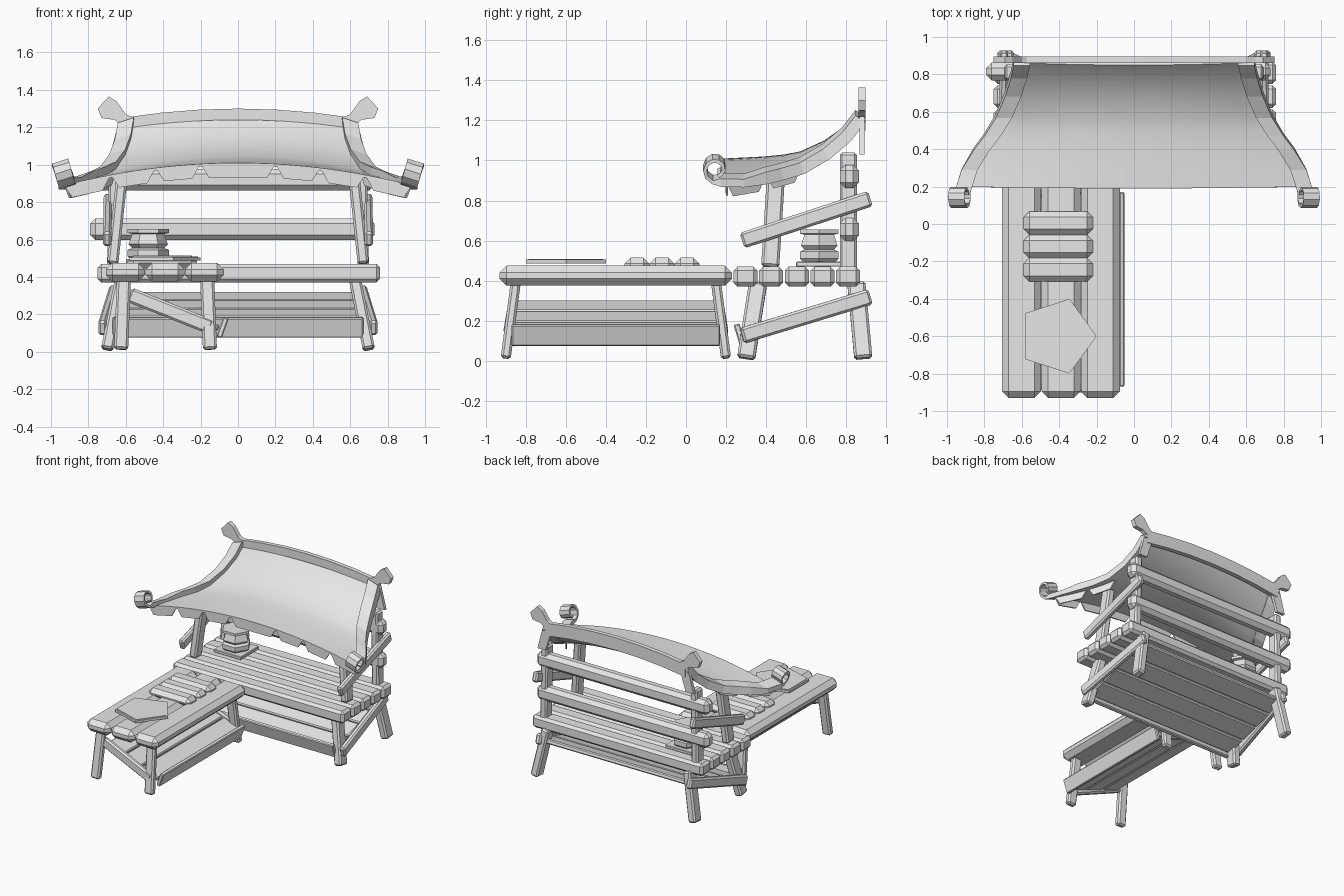
import bpy, bmesh, math
from mathutils import Vector, Matrix

cube = bpy.data.objects.get("Cube")
if cube:
    bpy.data.objects.remove(cube, do_unlink=True)

grey = bpy.data.materials.new("plain grey")
grey.use_nodes = True
grey.diffuse_color = (0.8, 0.8, 0.8, 1)
grey.node_tree.nodes["Principled BSDF"].inputs["Base Color"].default_value = (0.8, 0.8, 0.8, 1)


def finish(name, bm):
    bmesh.ops.recalc_face_normals(bm, faces=bm.faces)
    mesh = bpy.data.meshes.new(name)
    bm.to_mesh(mesh)
    bm.free()
    mesh.materials.append(grey)
    obj = bpy.data.objects.new(name, mesh)
    bpy.context.collection.objects.link(obj)
    return obj


def beam(name, p, q, width, height, bevel=0.012, up=None):
    """Chamfered timber from p to q; height is measured towards up."""
    p, q = Vector(p), Vector(q)
    d = (q - p).normalized()
    up = Vector(up or ((0, 0, 1) if abs(d.z) < 0.8 else (0, 1, 0)))
    side = up.cross(d).normalized()
    rot = Matrix((d, side, d.cross(side))).transposed().to_4x4()
    bm = bmesh.new()
    bmesh.ops.create_cube(bm, size=1)
    bmesh.ops.scale(bm, vec=((q - p).length, width, height), verts=bm.verts)
    bmesh.ops.bevel(bm, geom=bm.edges[:], offset=bevel, segments=1, affect='EDGES')
    bmesh.ops.transform(bm, matrix=Matrix.Translation((p + q) / 2) @ rot, verts=bm.verts)
    return finish(name, bm)


def slab(name, points, shift):
    """Flat polygon extruded along shift."""
    bm = bmesh.new()
    face = bm.faces.new([bm.verts.new(p) for p in points])
    out = bmesh.ops.extrude_face_region(bm, geom=[face])
    verts = [v for v in out["geom"] if isinstance(v, bmesh.types.BMVert)]
    bmesh.ops.translate(bm, vec=shift, verts=verts)
    return finish(name, bm)


def loft(name, rings):
    """Closed skin through rings of equal length, capped at both ends."""
    bm = bmesh.new()
    loops = [[bm.verts.new(p) for p in ring] for ring in rings]
    n = len(loops[0])
    for a, b in zip(loops, loops[1:]):
        for i in range(n):
            bm.faces.new((a[i], a[(i + 1) % n], b[(i + 1) % n], b[i]))
    bm.faces.new(loops[0])
    bm.faces.new(loops[-1])
    return finish(name, bm)


def sloping_shelf(name, low, high, along, boards):
    """Boards laid side by side from the low edge to the high edge, with a lip."""
    low, high, along = Vector(low), Vector(high), Vector(along)
    slope = high - low
    up = along.cross(slope).normalized()
    up = up if up.z > 0 else -up
    for i in range(boards):
        c = low.lerp(high, (i + 0.5) / boards)
        beam(name + "_board", c - along, c + along, slope.length / boards - 0.008, 0.035, 0.008, up)
    lip = low - slope.normalized() * 0.015 + up * 0.01
    beam(name + "_lip", lip - along, lip + along, 0.03, 0.11, 0.006, up)


# Main bench top
for i in range(5):
    y = 0.297 + i * 0.128
    beam("bench_plank", (-0.75, y, 0.42), (0.76, y, 0.42), 0.12, 0.1, 0.02)

# Side counter top, legs and braces
for x in (-0.602, -0.39, -0.18):
    beam("counter_plank", (x, -0.93, 0.425), (x, 0.23, 0.425), 0.208, 0.1, 0.035)
for x, top in ((-0.625, -0.61), (-0.15, -0.165)):
    for y0, y1 in ((-0.9, -0.85), (0.2, 0.15)):
        beam("counter_leg", (x, y0, 0.012), (top, y1, 0.39), 0.075, 0.05)
for y0, y1 in ((-0.86, -0.89), (0.16, 0.19)):
    beam("counter_brace", (-0.58, y0, 0.305), (-0.14, y1, 0.13), 0.04, 0.08)

# Sloping shelves below the counter and the bench
sloping_shelf("counter_shelf", (-0.1, -0.35, 0.125), (-0.56, -0.35, 0.29), (0, 0.52, 0), 3)
sloping_shelf("bench_shelf", (0, 0.285, 0.125), (0, 0.89, 0.305), (0.67, 0, 0), 4)

# Bench legs, posts and slanting side braces
for s in (-1, 1):
    beam("bench_front_leg", (s * 0.7, 0.3, 0.012), (s * 0.625, 0.36, 0.39), 0.065, 0.09)
    beam("bench_back_leg", (s * 0.7, 0.885, 0.012), (s * 0.625, 0.85, 0.39), 0.065, 0.09)
    beam("front_post", (s * 0.67, 0.42, 0.47), (s * 0.62, 0.45, 0.94), 0.06, 0.09)
    beam("back_post", (s * 0.67, 0.81, 0.45), (s * 0.66, 0.81, 1.04), 0.06, 0.085)
    beam("lower_brace", (s * 0.725, 0.28, 0.125), (s * 0.665, 0.92, 0.32), 0.045, 0.08)
    beam("upper_brace", (s * 0.7, 0.28, 0.6), (s * 0.695, 0.92, 0.81), 0.045, 0.08)

# Back rails
for z in (0.655, 0.92):
    beam("back_rail", (-0.79, 0.815, z), (0.73, 0.815, z), 0.095, 0.115, 0.028)

# Roof sheet: y, half width, height at the sides, height in the middle
profile = [(0.2, 0.93, 0.89, 1.01), (0.3, 0.85, 0.905, 1.015), (0.4, 0.78, 0.925, 1.02),
           (0.5, 0.71, 0.945, 1.03), (0.58, 0.66, 0.975, 1.045), (0.7, 0.61, 1.05, 1.1),
           (0.8, 0.58, 1.13, 1.17), (0.86, 0.57, 1.2, 1.24)]


def roof_point(row, u):
    y, half, low, high = row
    return Vector((half * u, y - 0.01 * (1 - u * u), low + (high - low) * (1 - u * u)))


bm = bmesh.new()
steps = 20
grid = [[bm.verts.new(roof_point(row, -1 + 2 * i / steps)) for i in range(steps + 1)] for row in profile]
for a, b in zip(grid, grid[1:]):
    for i in range(steps):
        bm.faces.new((a[i], a[i + 1], b[i + 1], b[i]))
bmesh.ops.recalc_face_normals(bm, faces=bm.faces)
bmesh.ops.solidify(bm, geom=bm.faces[:], thickness=0.015)
roof = finish("roof_sheet", bm)
bpy.ops.object.select_all(action='DESELECT')
bpy.context.view_layer.objects.active = roof
roof.select_set(True)
bpy.ops.object.shade_smooth_by_angle(angle=math.radians(35))


# Cloth flaps under the eaves
def flap(a, b, out):
    drop = Vector((0, 0, -0.075))
    taper = (b - a).normalized() * 0.045
    slab("eave_flap", [a, b, b - taper + drop, a + taper + drop], out)


cuts = [-0.93, -0.68, -0.44, -0.2, 0.2, 0.44, 0.68, 0.93]
for a, b in zip(cuts, cuts[1:]):
    flap(roof_point(profile[0], a / 0.93), roof_point(profile[0], b / 0.93), (0, 0.01, 0))
for s in (-1, 1):
    for a, b in ((0, 2), (2, 4)):
        flap(roof_point(profile[a], s), roof_point(profile[b], s), (-0.01 * s, 0, 0))

# Curved rake beams ending in scrolls: path of x, y, z
rake = [(0.6, 0.87, 1.22), (0.615, 0.8, 1.13), (0.645, 0.7, 1.045), (0.695, 0.58, 0.975),
        (0.755, 0.48, 0.945), (0.815, 0.4, 0.925), (0.88, 0.29, 0.9)]
for i in range(11):
    t = math.radians(-70 - i * 36)
    r = 0.066 - 0.0035 * i
    z = 0.965 + r * math.sin(t)
    rake.append((0.915 + (z - 0.9) * 0.32, 0.15 + r * math.cos(t), z))
for s in (-1, 1):
    path = [Vector((s * x, y, z)) for x, y, z in rake]
    rings = []
    for i, p in enumerate(path):
        d = path[min(i + 1, len(path) - 1)] - path[max(i - 1, 0)]
        normal = Vector((0, -d.z, d.y)).normalized()
        n = normal * (0.03 if i < 6 else 0.02 if i < 8 else 0.009)
        w = Vector((s * 0.043, 0, -0.014))
        rings.append([p + w + n, p - w + n, p - w - n, p + w - n])
    loft("rake_beam", rings)

# Arched ridge board with hooked finials
rings = []
for i in range(7):
    x = -0.62 + i * 1.24 / 6
    top = 1.3 - 0.05 * (x / 0.62) ** 2
    rings.append([(x, y, top - h) for y, h in ((0.86, 0), (0.895, 0), (0.895, 0.1), (0.86, 0.1))])
loft("ridge_board", rings)
finial = [(0.56, 1.25), (0.6, 1.27), (0.65, 1.34), (0.69, 1.365), (0.75, 1.3), (0.73, 1.25), (0.66, 1.24), (0.57, 1.18)]
gable = [(0.56, 1.22), (0.64, 1.22), (0.69, 1.03), (0.62, 1.03)]
for s in (-1, 1):
    slab("ridge_finial", [(s * x, 0.86, z) for x, z in finial], (0, 0.035, 0))
    slab("gable_end", [(s * x, 0.865, z) for x, z in gable], (0, 0.025, 0))

# Small lantern on a square base
beam("lantern_base", (-0.6, 0.665, 0.483), (-0.36, 0.665, 0.483), 0.23, 0.025, 0.004)
outline = [(0.095, 0.495), (0.11, 0.51), (0.11, 0.545), (0.085, 0.555), (0.105, 0.575),
           (0.085, 0.63), (0.11, 0.635), (0.11, 0.655)]
loft("lantern", [[(-0.48 + r * math.cos(k * math.pi / 3), 0.665 + r * math.sin(k * math.pi / 3), z)
                  for k in range(6)] for r, z in outline])

# Goods on the counter: three rolls and a five-sided tray
for y in (-0.245, -0.12, 0.005):
    beam("counter_roll", (-0.59, y, 0.48), (-0.22, y, 0.48), 0.125, 0.07, 0.03)
for name, r, z, h in (("tray", 0.21, 0.487, 0.018), ("tray_inset", 0.195, 0.505, 0.004)):
    slab(name, [(-0.41 + r * math.cos(k * math.tau / 5), -0.6 + r * math.sin(k * math.tau / 5), z)
                for k in range(5)], (0, 0, h))
